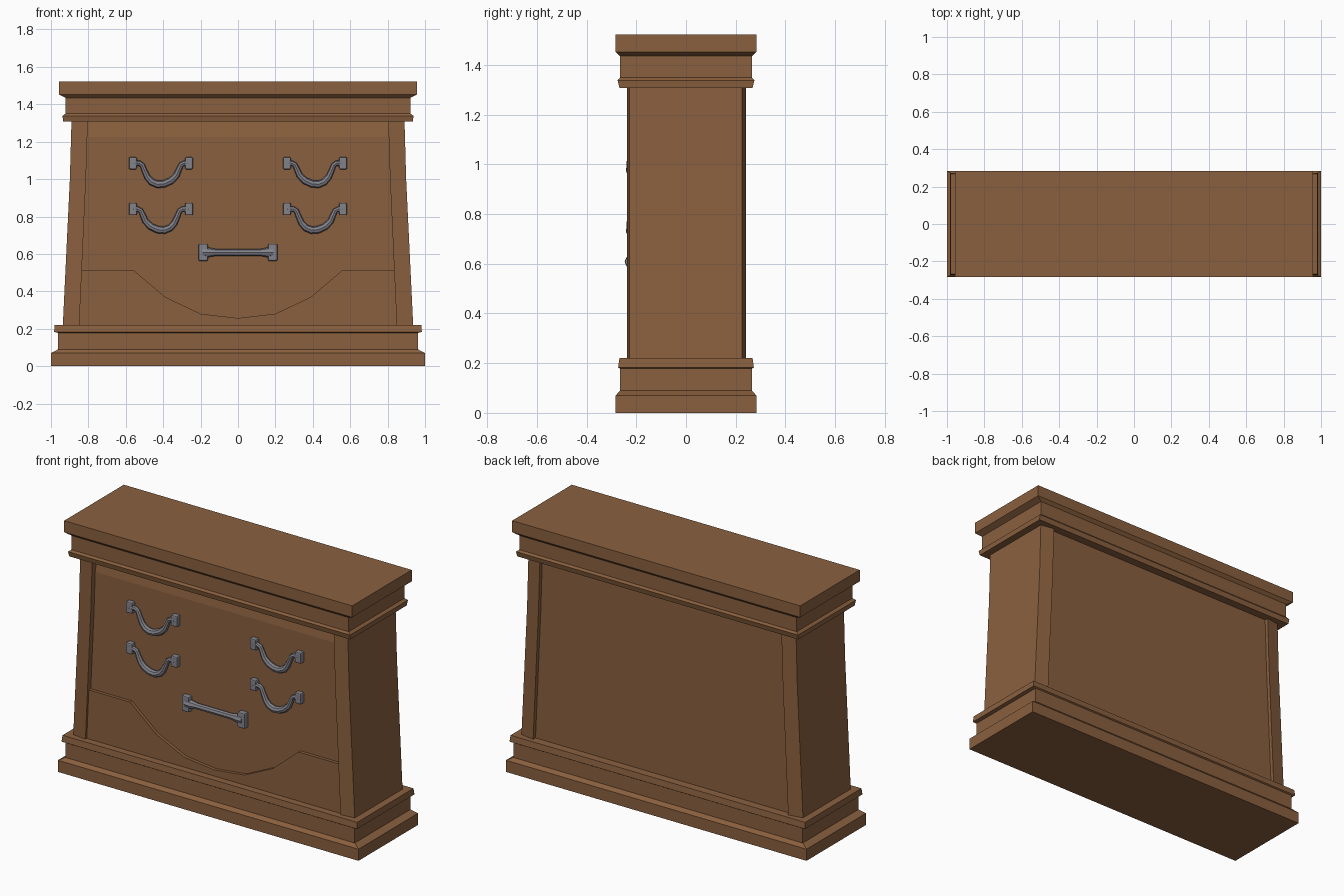
import bpy, bmesh

if "Cube" in bpy.data.objects:
    bpy.data.objects.remove(bpy.data.objects["Cube"])


def material(name, rgb):
    m = bpy.data.materials.new(name)
    m.diffuse_color = (*rgb, 1)
    m.use_nodes = True
    m.node_tree.nodes["Principled BSDF"].inputs["Base Color"].default_value = m.diffuse_color
    return m


WOOD = material("brown wood", (0.255, 0.117, 0.049))
METAL = material("grey metal", (0.225, 0.225, 0.26))


def finish(name, bm, mat):
    bmesh.ops.recalc_face_normals(bm, faces=bm.faces)
    me = bpy.data.meshes.new(name)
    bm.to_mesh(me)
    bm.free()
    me.materials.append(mat)
    ob = bpy.data.objects.new(name, me)
    bpy.context.collection.objects.link(ob)
    return ob


def loft(name, rings, mat):
    """Skin a list of equal-length rings and cap both ends."""
    bm = bmesh.new()
    vs = [[bm.verts.new(p) for p in r] for r in rings]
    n = len(vs[0])
    for a, b in zip(vs, vs[1:]):
        for i in range(n):
            j = (i + 1) % n
            bm.faces.new((a[i], a[j], b[j], b[i]))
    bm.faces.new(vs[0])
    bm.faces.new(vs[-1])
    return finish(name, bm, mat)


def rect(z, hx, y0, y1):
    return [(-hx, y0, z), (hx, y0, z), (hx, y1, z), (-hx, y1, z)]


# stepped base and cornice: (z, half width, half depth)
BASE = [(0, 1, .283), (.07, 1, .283), (.09, .962, .265), (.178, .962, .265),
        (.183, .983, .273), (.22, .98, .268)]
CORNICE = [(1.308, .935, .268), (1.338, .938, .275), (1.35, .922, .265),
           (1.435, .922, .265), (1.453, .958, .283), (1.522, .958, .283)]
loft("base_moulding", [rect(z, x, -y, y) for z, x, y in BASE], WOOD)
loft("cornice_moulding", [rect(z, x, -y, y) for z, x, y in CORNICE], WOOD)

# tapered side panels with slightly angled corner stiles: (z, outer x, inner x)
SIDE = [(.21, .937, .849), (1.0, .899, .813), (1.32, .89, .803)]
for s, side in ((-1, "left"), (1, "right")):
    loft(side + "_side_panel",
         [[(s * xo, -.228, z), (s * xi, -.238, z), (s * xi, .241, z), (s * xo, .226, z)]
          for z, xo, xi in SIDE], WOOD)

# recessed carcass with a sloping rail at the top of the front
loft("carcass", [rect(.21, .87, -.206, .218), rect(1.0, .835, -.206, .218),
                 rect(1.225, .825, -.206, .218), rect(1.315, .82, -.19, .218)], WOOD)

# curved apron, slightly proud of the drawer front
half = [(.2, .28), (.39, .37), (.56, .515), (.84, .515), (.86, .21)]
outline = [(-x, z) for x, z in reversed(half)] + [(0, .257)] + half
loft("apron", [[(x, y, z) for x, z in outline] for y in (-.225, -.2)], WOOD)


def tube(name, pts, y):
    """Smooth tube through (x, z, radius) points."""
    cu = bpy.data.curves.new(name, 'CURVE')
    cu.dimensions = '3D'
    cu.bevel_depth = 1
    cu.bevel_resolution = 2
    cu.use_fill_caps = True
    sp = cu.splines.new('POLY')
    sp.points.add(len(pts) - 1)
    for p, (x, z, r) in zip(sp.points, pts):
        p.co = (x, y, z, 1)
        p.radius = r
    ob = bpy.data.objects.new(name, cu)
    bpy.context.collection.objects.link(ob)
    cu.materials.append(METAL)
    bpy.ops.object.select_all(action='DESELECT')
    ob.select_set(True)
    bpy.context.view_layer.objects.active = ob
    bpy.ops.object.convert(target='MESH')
    bpy.ops.object.shade_smooth_by_angle()


def block(name, x, z, w, h, y0):
    ob = loft(name, [[(x + a * w / 2, y, z + b * h / 2)
                      for a, b in ((-1, -1), (1, -1), (1, 1), (-1, 1))]
                     for y in (y0, -.2)], METAL)
    mod = ob.modifiers.new("bevel", 'BEVEL')
    mod.width = .007
    mod.segments = 2


# drooping bail handles, each leaning to one side: offsets from the handle centre
BAIL = [(-.15, .03, .016), (-.115, .03, .014), (-.1, .02, .014), (-.088, -.01, .015),
        (-.072, -.045, .017), (-.05, -.07, .019), (-.018, -.083, .02), (.018, -.08, .02),
        (.055, -.063, .019), (.083, -.035, .017), (.098, 0, .015), (.108, .022, .014),
        (.125, .03, .014), (.15, .03, .016)]
for cx, cz, s in ((-.412, 1.055, 1), (.412, 1.055, -1), (-.412, .81, -1), (.412, .81, 1)):
    tube("bail_handle", [(cx + s * x, cz + z, r) for x, z, r in BAIL], -.221)
    for e in (-1, 1):
        block("handle_mount", cx + e * .15, cz + .03, .042, .066, -.236)

# straight handle at the centre
BAR = [(-.19, .024), (-.155, .026), (-.115, .018), (.115, .018), (.155, .026), (.19, .024)]
tube("bar_handle", [(x, .608, r) for x, r in BAR], -.221)
for e in (-1, 1):
    block("bar_mount", e * .186, .608, .05, .092, -.238)
